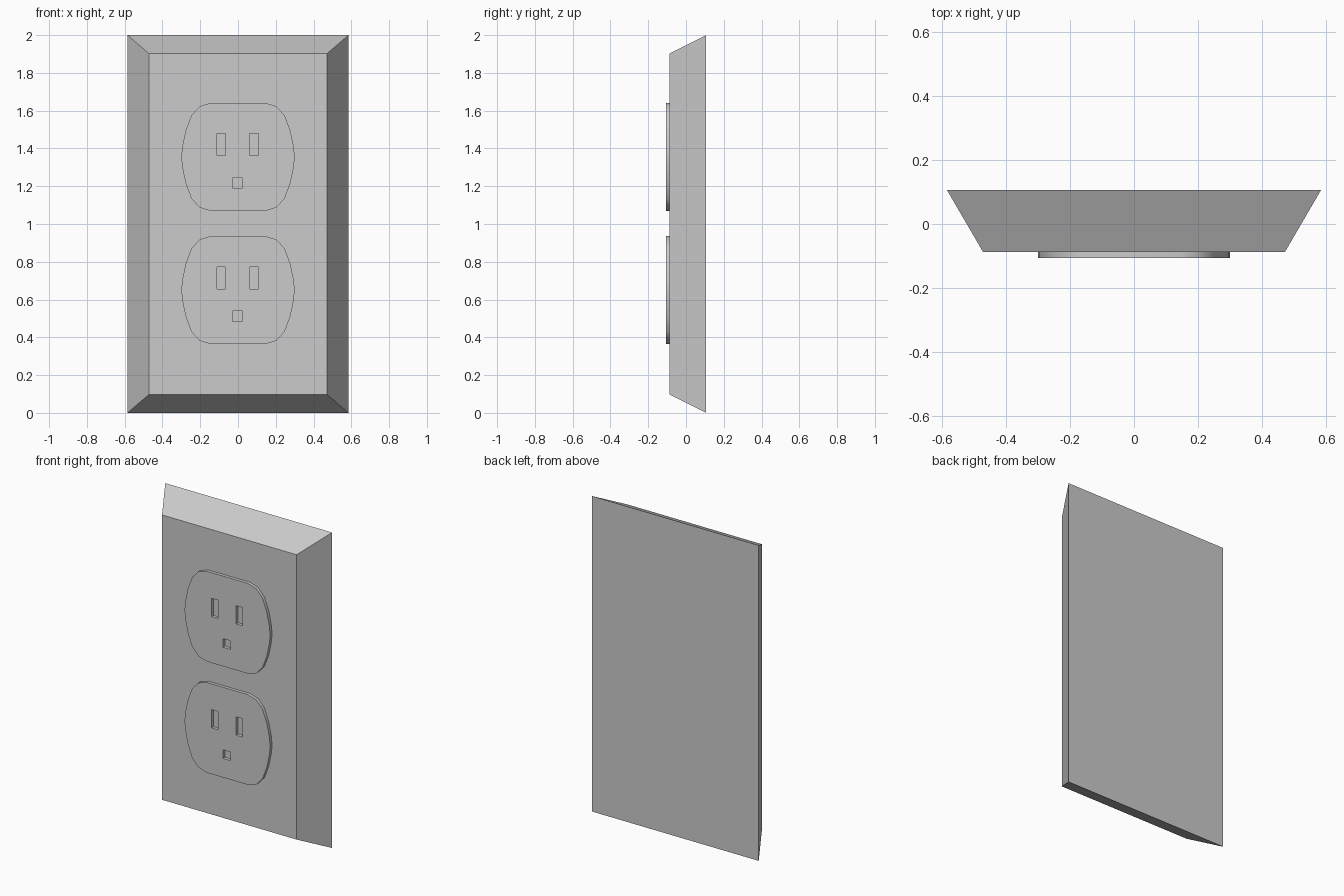
import bpy, bmesh
from math import radians

if "Cube" in bpy.data.objects:
    bpy.data.objects.remove(bpy.data.objects["Cube"])

FRONT, BACK, TIP = -0.087, 0.107, -0.107


def smooth(ob, angle):
    bpy.ops.object.select_all(action='DESELECT')
    ob.select_set(True)
    bpy.context.view_layer.objects.active = ob
    bpy.ops.object.shade_smooth_by_angle(angle=radians(angle))


# Wall plate: large back rectangle tapering to a smaller front face
def wall_plate():
    bm = bmesh.new()
    rings = []
    for hx, hz, y in ((0.585, 1.0, BACK), (0.472, 0.903, FRONT)):
        rings.append([bm.verts.new((sx * hx, y, 1 + sz * hz))
                      for sx, sz in ((-1, -1), (1, -1), (1, 1), (-1, 1))])
    back, front = rings
    bm.faces.new(back)
    bm.faces.new(front)
    for i in range(4):
        j = (i + 1) % 4
        bm.faces.new((back[i], back[j], front[j], front[i]))
    bmesh.ops.recalc_face_normals(bm, faces=bm.faces)
    me = bpy.data.meshes.new("wall_plate")
    bm.to_mesh(me)
    bm.free()
    ob = bpy.data.objects.new("wall_plate", me)
    bpy.context.collection.objects.link(ob)


def rect(cx, cz, hx, hz):
    return [(cx - hx, cz - hz), (cx + hx, cz - hz), (cx + hx, cz + hz), (cx - hx, cz + hz)]


# Socket face: rounded outline with two blade slots and a ground hole
def socket(name, z):
    quarter = [(0.3, 0), (0.295, 0.055), (0.277, 0.14), (0.247, 0.22),
               (0.203, 0.268), (0.145, 0.286)]
    right = [(x, -y) for x, y in quarter[:0:-1]] + quarter
    outline = right + [(-x, y) for x, y in right[::-1]]
    loops = [outline, rect(-0.088, 0.065, 0.022, 0.058),
             rect(0.085, 0.065, 0.023, 0.058), rect(-0.003, -0.138, 0.027, 0.027)]
    cu = bpy.data.curves.new(name + "_outline", 'CURVE')
    cu.dimensions = '2D'
    cu.fill_mode = 'BOTH'
    cu.extrude = (FRONT - TIP) / 2
    for pts in loops:
        sp = cu.splines.new('POLY')
        sp.points.add(len(pts) - 1)
        for p, (x, y) in zip(sp.points, pts):
            p.co = (x, y, 0, 1)
        sp.use_cyclic_u = True
    ob = bpy.data.objects.new(name, cu)
    ob.location = (0, (FRONT + TIP) / 2, z)
    ob.rotation_euler = (radians(90), 0, 0)
    bpy.context.collection.objects.link(ob)
    bpy.ops.object.select_all(action='DESELECT')
    ob.select_set(True)
    bpy.context.view_layer.objects.active = ob
    bpy.ops.object.convert(target='MESH')
    ob = bpy.context.view_layer.objects.active
    bm = bmesh.new()
    bm.from_mesh(ob.data)
    bmesh.ops.remove_doubles(bm, verts=bm.verts, dist=0.0005)
    bmesh.ops.recalc_face_normals(bm, faces=bm.faces)
    bm.to_mesh(ob.data)
    bm.free()
    smooth(ob, 35)


wall_plate()
socket("upper_socket", 1.355)
socket("lower_socket", 0.65)
